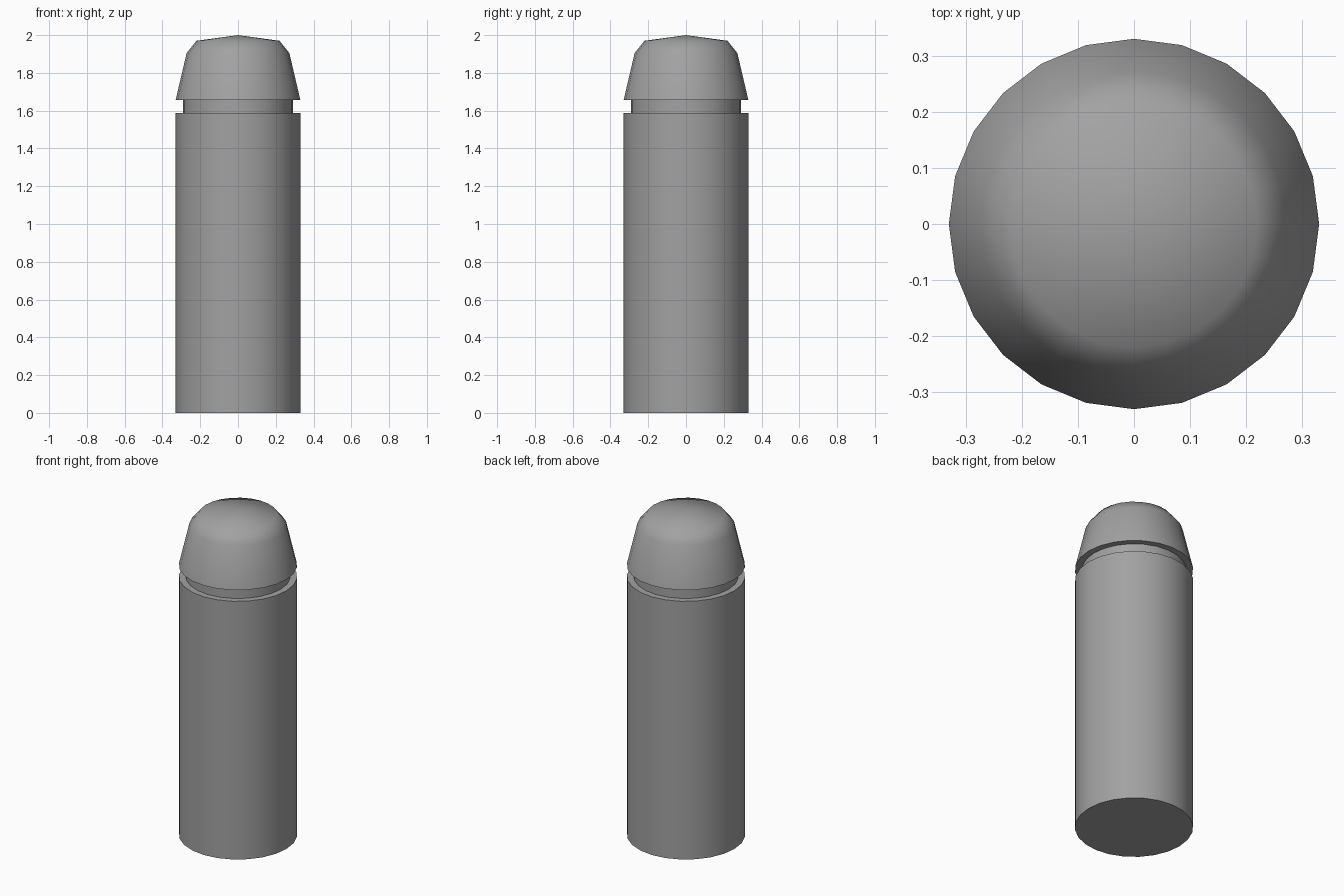
import bpy
import bmesh
import math

SIDES = 24

cube = bpy.data.objects.get("Cube")
if cube:
    bpy.data.objects.remove(cube, do_unlink=True)

# Single grey finish
grey = bpy.data.materials.new("grey")
grey.use_nodes = True
colour = (0.36, 0.36, 0.36, 1.0)
grey.diffuse_color = colour
grey.node_tree.nodes["Principled BSDF"].inputs["Base Color"].default_value = colour


def lathe(name, profile, sharp_angle=40):
    """Closed solid of revolution from (radius, height) pairs; radius 0 is a tip."""
    bm = bmesh.new()
    rings = []
    for r, z in profile:
        if r == 0:
            rings.append([bm.verts.new((0, 0, z))] * SIDES)
        else:
            angles = [math.tau * i / SIDES for i in range(SIDES)]
            rings.append([bm.verts.new((r * math.cos(a), r * math.sin(a), z)) for a in angles])
    for low, high in zip(rings, rings[1:]):
        for i in range(SIDES):
            j = (i + 1) % SIDES
            corners = [low[i], low[j], high[j], high[i]]
            bm.faces.new(list(dict.fromkeys(corners)))
    # Flat end caps
    bm.faces.new(rings[0][::-1])
    if profile[-1][0] > 0:
        bm.faces.new(rings[-1])
    mesh = bpy.data.meshes.new(name)
    bm.to_mesh(mesh)
    bm.free()
    mesh.materials.append(grey)
    obj = bpy.data.objects.new(name, mesh)
    bpy.context.collection.objects.link(obj)
    bpy.ops.object.select_all(action="DESELECT")
    obj.select_set(True)
    bpy.context.view_layer.objects.active = obj
    bpy.ops.object.shade_smooth_by_angle(angle=math.radians(sharp_angle))
    return obj


# Main post, recessed neck and domed cap
lathe("post_body", [(0.33, 0), (0.33, 1.588)])
lathe("recessed_neck", [(0.292, 1.588), (0.292, 1.657)])
lathe("domed_cap", [(0.33, 1.657), (0.272, 1.905), (0.22, 1.97), (0, 2.0)], 60)
